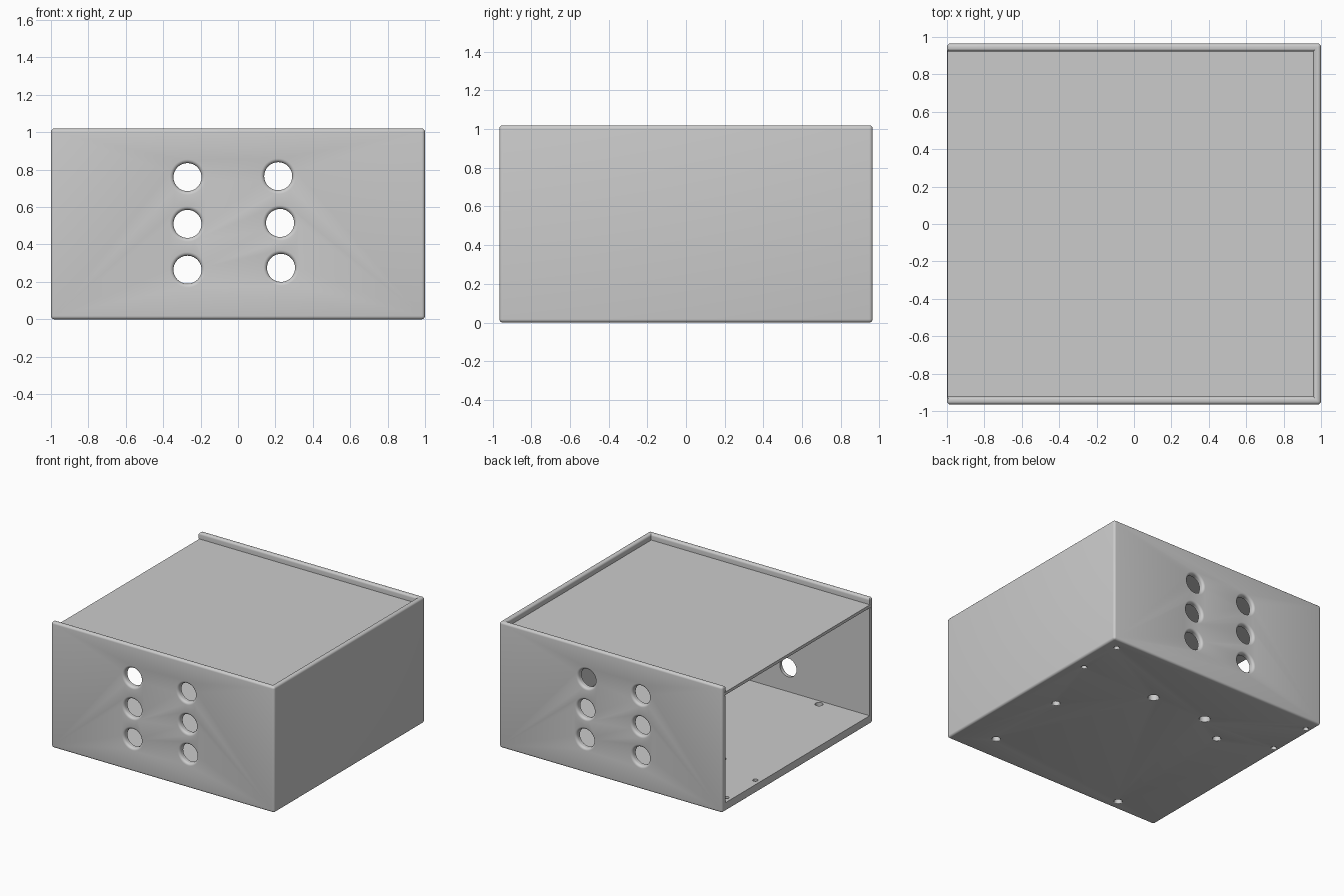
import bpy, bmesh, math
from mathutils import Matrix, Vector

old = bpy.data.objects.get("Cube")
if old:
    bpy.data.objects.remove(old, do_unlink=True)

X, Y, H = 1.0, 0.965, 1.02      # half width, half depth, height
WALL, FLOOR = 0.042, 0.07
ROUND = 0.018

grey = bpy.data.materials.new("plain grey")
grey.use_nodes = True
grey.diffuse_color = (0.6, 0.6, 0.6, 1)
grey.node_tree.nodes["Principled BSDF"].inputs["Base Color"].default_value = (0.6, 0.6, 0.6, 1)


def make_object(name, bm):
    bmesh.ops.recalc_face_normals(bm, faces=bm.faces)
    mesh = bpy.data.meshes.new(name)
    bm.to_mesh(mesh)
    bm.free()
    mesh.materials.append(grey)
    obj = bpy.data.objects.new(name, mesh)
    bpy.context.collection.objects.link(obj)
    return obj


def box(name, low, high):
    bm = bmesh.new()
    low, high = Vector(low), Vector(high)
    bmesh.ops.create_cube(bm, size=1, matrix=Matrix.Translation((low + high) / 2)
                          @ Matrix.Diagonal((*(high - low), 1)))
    return make_object(name, bm)


def select_only(obj):
    bpy.ops.object.select_all(action='DESELECT')
    obj.select_set(True)
    bpy.context.view_layer.objects.active = obj


def cut(target, cutter):
    mod = target.modifiers.new("cut", 'BOOLEAN')
    mod.operation, mod.solver, mod.object = 'DIFFERENCE', 'EXACT', cutter
    select_only(target)
    bpy.ops.object.modifier_apply(modifier=mod.name)
    bpy.data.objects.remove(cutter, do_unlink=True)


def revolve(bm, profile, matrix, sides=40):
    """Closed solid of revolution from (radius, height) pairs."""
    rings = []
    for r, h in profile:
        angles = [2 * math.pi * i / sides for i in range(sides)]
        rings.append([bm.verts.new(matrix @ Vector((r * math.cos(a), r * math.sin(a), h)))
                      for a in angles])
    for a, b in zip(rings, rings[1:]):
        for i in range(sides):
            j = (i + 1) % sides
            bm.faces.new((a[i], a[j], b[j], b[i]))
    bm.faces.new(rings[0][::-1])
    bm.faces.new(rings[-1])


def flare(radius, fillet, face):
    """Rounded mouth of a hole that opens on the plane at height face, looking down."""
    steps = [math.pi / 2 * (1 - i / 5) for i in range(6)]
    arc = [(radius + fillet * (1 - math.cos(t)), face + fillet * (1 - math.sin(t)))
           for t in steps]
    return [(radius + fillet, face - 0.03)] + arc


# Case: open at the top and on the right-hand end
case = box("case", (-X, -Y, 0), (X, Y, H))
cut(case, box("cavity", (-X - 0.2, -Y + WALL, FLOOR), (X - WALL, Y - WALL, H + 0.2)))

# Round the outer edges and the rim
bm = bmesh.new()
bm.from_mesh(case.data)


def outer(v):
    return (abs(abs(v.x) - X) < 1e-4) + (abs(abs(v.y) - Y) < 1e-4) + (min(v.z, abs(v.z - H)) < 1e-4)


edges = []
for e in bm.edges:
    a, b = e.verts[0].co, e.verts[1].co
    on_rim = min(a.z, b.z) > H - 1e-4
    if on_rim or outer((a + b) / 2) >= 2:
        edges.append(e)
bmesh.ops.bevel(bm, geom=edges, offset=ROUND, segments=5, profile=0.5,
                affect='EDGES', clamp_overlap=True)
bm.to_mesh(case.data)
bm.free()

# Groove that holds the sliding lid
LID_LOW, LID_TOP, TONGUE = 0.942, 0.966, 0.014
cut(case, box("groove", (-X - 0.2, -Y + WALL - TONGUE, LID_LOW - 0.004),
              (X - WALL + TONGUE, Y - WALL + TONGUE, LID_TOP + 0.004)))

# Six round holes running through the front and back walls
bm = bmesh.new()
mouth = flare(0.075, 0.02, -Y)
through = mouth + [(r, -h) for r, h in reversed(mouth)]
for x, z in [(-0.27, 0.76), (-0.27, 0.51), (-0.27, 0.265),
             (0.215, 0.765), (0.225, 0.515), (0.23, 0.275)]:
    revolve(bm, through, Matrix.Translation((x, 0, z)) @ Matrix.Rotation(-math.pi / 2, 4, 'X'))

# Mounting holes in the floor
floor_holes = {
    0.02: [(0.895, 0.865), (0.895, 0.49), (-0.955, 0.475), (-0.955, 0.845)],
    0.03: [(0.71, -0.055), (0.71, -0.745), (-0.54, 0.31), (-0.58, -0.875)],
    0.04: [(0.21, 0.475), (-0.285, 0.475)],
}
for radius, places in floor_holes.items():
    for x, y in places:
        shape = flare(radius, 0.006, 0) + [(radius, FLOOR + 0.03)]
        revolve(bm, shape, Matrix.Translation((x, y, 0)), 24)
cut(case, make_object("hole_cutter", bm))

# Sliding lid
lid = box("lid", (-X + 0.002, -Y + WALL - TONGUE + 0.002, LID_LOW),
          (X - WALL + TONGUE - 0.004, Y - WALL + TONGUE - 0.002, LID_TOP))

select_only(case)
bpy.ops.object.shade_smooth_by_angle(angle=math.radians(35))
